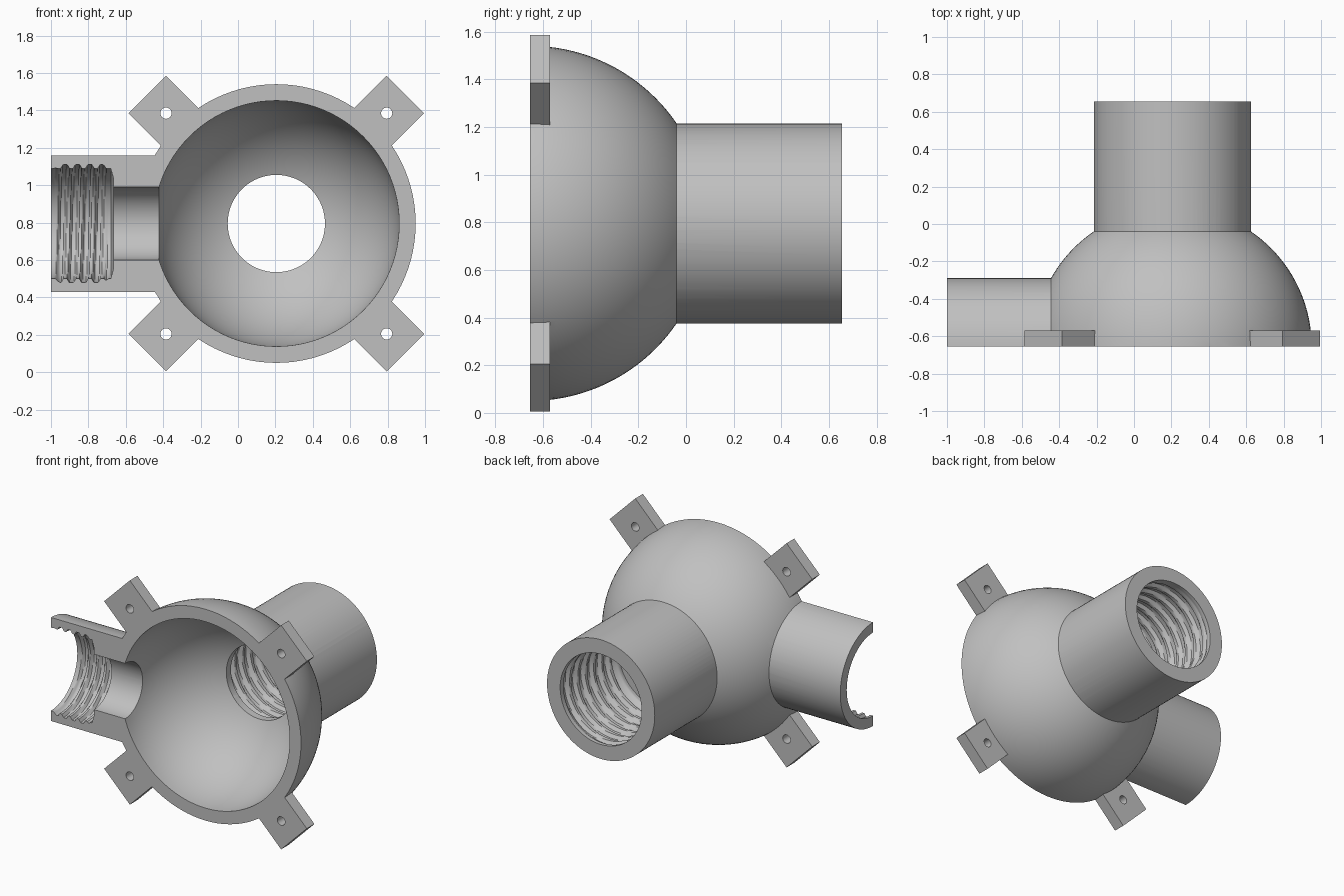
import bpy, bmesh, math
from mathutils import Matrix, Vector

cube = bpy.data.objects.get("Cube")
if cube:
    bpy.data.objects.remove(cube, do_unlink=True)

CX, FRONT, CZ = 0.205, -0.655, 0.795      # dome centre
ALONG_Y = Matrix.Translation((CX, 0, CZ)) @ Matrix.Rotation(-math.pi / 2, 4, 'X')
ALONG_X = Matrix.Translation((0, FRONT, CZ)) @ Matrix.Rotation(math.pi / 2, 4, 'Y')

grey = bpy.data.materials.new("plain grey")
grey.use_nodes = True
colour = (0.53, 0.53, 0.53, 1)
grey.diffuse_color = colour
grey.node_tree.nodes["Principled BSDF"].inputs["Base Color"].default_value = colour


def finish(name, bm, matrix):
    bmesh.ops.recalc_face_normals(bm, faces=bm.faces)
    bm.transform(matrix)
    mesh = bpy.data.meshes.new(name)
    bm.to_mesh(mesh)
    bm.free()
    mesh.materials.append(grey)
    ob = bpy.data.objects.new(name, mesh)
    bpy.context.collection.objects.link(ob)
    return ob


def lathe(name, matrix, stations, radius, sides=96):
    """Closed solid of rings; radius(s, turn) may vary to form a helix."""
    bm = bmesh.new()
    rings = []
    for s in stations:
        ring = []
        for i in range(sides):
            a = math.tau * i / sides
            r = radius(s, i / sides)
            ring.append(bm.verts.new((r * math.cos(a), r * math.sin(a), s)))
        rings.append(ring)
    for lo, hi in zip(rings, rings[1:]):
        for i in range(sides):
            j = (i + 1) % sides
            bm.faces.new((lo[i], lo[j], hi[j], hi[i]))
    bm.faces.new(rings[0])
    bm.faces.new(rings[-1])
    return finish(name, bm, matrix)


def cylinder(name, matrix, r, start, end, sides=96):
    return lathe(name, matrix, (start, end), lambda s, t: r, sides)


def sphere(name, r):
    bm = bmesh.new()
    bmesh.ops.create_uvsphere(bm, u_segments=96, v_segments=64, radius=r)
    return finish(name, bm, ALONG_Y @ Matrix.Translation((0, 0, FRONT)))


def box(name, size, matrix):
    bm = bmesh.new()
    bmesh.ops.create_cube(bm, size=1)
    bm.transform(Matrix.Diagonal((*size, 1)))
    return finish(name, bm, matrix)


def thread(base, depth, pitch, first, last):
    """Radius of a bore with a helical groove that fades at both ends."""
    def radius(s, turn):
        phase = (s / pitch - turn) % 1
        groove = min(1, max(0, (0.36 - abs(phase - 0.5)) / 0.18))
        fade = min(1, max(0, min(s - first, last - s) / (pitch * 0.5)))
        return base + depth * groove * fade
    return radius


def span(a, b, n):
    return [a + (b - a) * i / n for i in range(n + 1)]


# Solid parts: dome, two pipes and four diagonal mounting tabs
housing = sphere("housing", 0.745)
solids = [cylinder("back_pipe", ALONG_Y, 0.42, -0.25, 0.655),
          cylinder("side_pipe", ALONG_X, 0.365, -1, -0.2)]
cutters = [sphere("dome_hollow", 0.657)]
for sx in (-1, 1):
    for sz in (-1, 1):
        out = Vector((sx, 0, sz)).normalized()
        mid = Vector((CX, -0.66, CZ)) + out * 0.818
        turn = Matrix.Rotation(-math.atan2(sz, sx), 4, 'Y')
        solids.append(box("mounting_tab", (0.316, 0.18, 0.283),
                          Matrix.Translation(mid) @ turn))
        hole = Matrix.Translation((sx * 0.59, 0, sz * 0.59)) @ ALONG_Y
        cutters.append(cylinder("screw_hole", hole, 0.03, -0.9, -0.4, 24))

# Hollow parts: plain bores, threaded bores and the flat front
cutters += [
    cylinder("back_bore", ALONG_Y, 0.26, -0.2, 0.2),
    cylinder("side_bore", ALONG_X, 0.195, -0.8, -0.3),
    lathe("back_thread", ALONG_Y, span(0, 0.7, 84),
          thread(0.318, 0.024, 0.09, 0.02, 0.63)),
]
side_thread = thread(0.293, 0.022, 0.066, -0.985, -0.69)
cutters.append(lathe("side_thread", ALONG_X, span(-1.04, -0.68, 60) + [-0.665],
                     lambda s, t: side_thread(s, t) if s < -0.67 else 0.24))
cutters.append(box("front_cut", (4, 1, 4), Matrix.Translation((0, FRONT - 0.5, CZ))))

# Combine everything into one solid, then drop the helpers
for helper in solids + cutters:
    helper.hide_render = True
    mod = housing.modifiers.new(helper.name, 'BOOLEAN')
    mod.operation = 'UNION' if helper in solids else 'DIFFERENCE'
    mod.solver = 'EXACT'
    mod.object = helper
bpy.context.view_layer.update()
graph = bpy.context.evaluated_depsgraph_get()
result = bpy.data.meshes.new_from_object(housing.evaluated_get(graph))
housing.modifiers.clear()
housing.data = result
result.materials.clear()
result.materials.append(grey)
for poly in result.polygons:
    poly.material_index = 0
for helper in solids + cutters:
    bpy.data.objects.remove(helper, do_unlink=True)

bpy.ops.object.select_all(action='DESELECT')
housing.select_set(True)
bpy.context.view_layer.objects.active = housing
bpy.ops.object.shade_smooth_by_angle(angle=math.radians(30))
